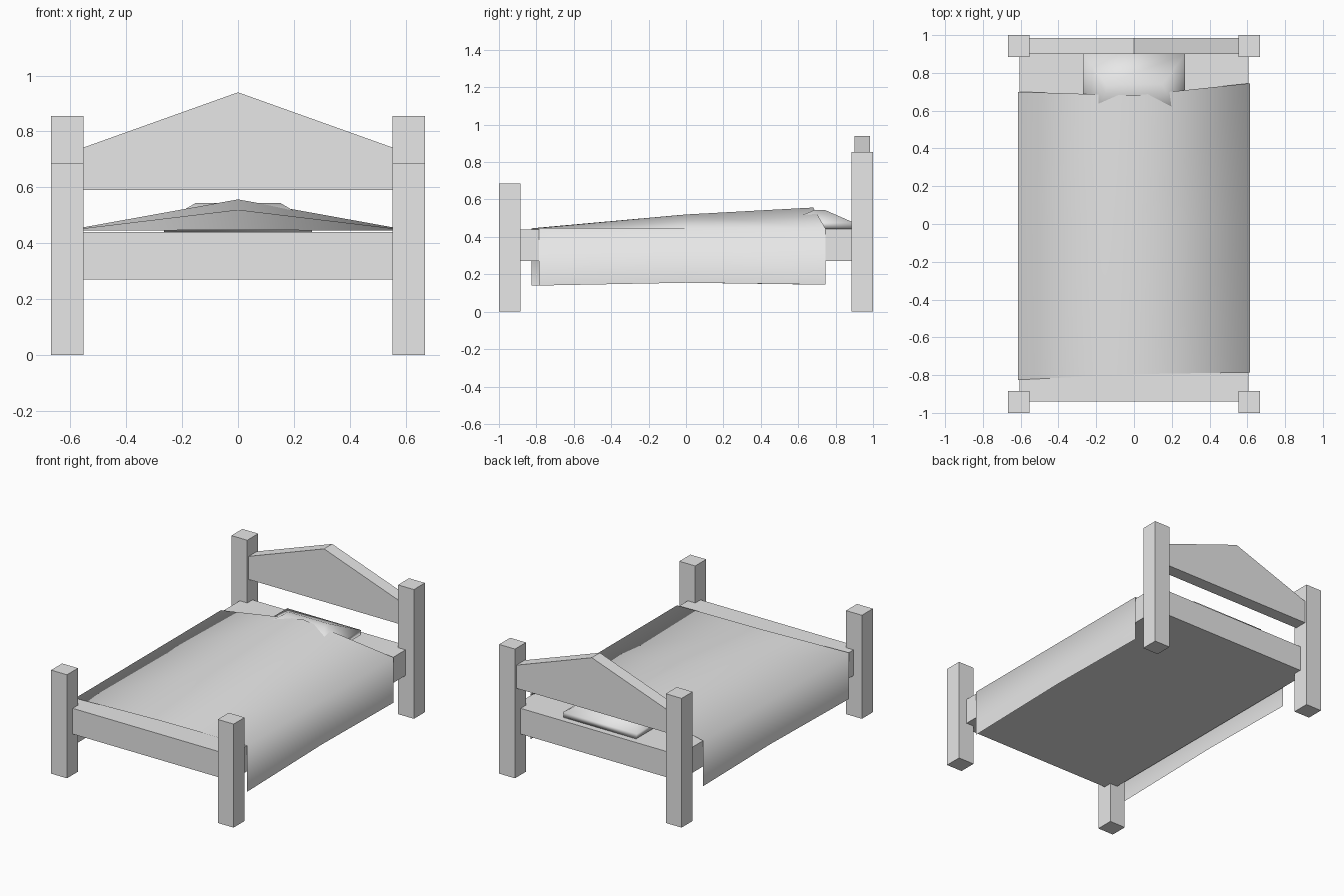
import bpy, bmesh

cube = bpy.data.objects.get("Cube")
if cube:
    bpy.data.objects.remove(cube, do_unlink=True)

grey = bpy.data.materials.new("light_grey")
grey.use_nodes = True
COLOUR = (0.8, 0.8, 0.8, 1)
grey.diffuse_color = COLOUR
grey.node_tree.nodes["Principled BSDF"].inputs["Base Color"].default_value = COLOUR


def make(name, verts, faces, smooth=False, solid=True):
    mesh = bpy.data.meshes.new(name)
    mesh.from_pydata(verts, [], faces)
    if solid:
        bm = bmesh.new()
        bm.from_mesh(mesh)
        bmesh.ops.recalc_face_normals(bm, faces=bm.faces)
        bm.to_mesh(mesh)
        bm.free()
    for p in mesh.polygons:
        p.use_smooth = smooth
    mesh.materials.append(grey)
    obj = bpy.data.objects.new(name, mesh)
    bpy.context.collection.objects.link(obj)
    return obj


def loft(name, rings, smooth=False):
    """Skin a stack of equal rings and cap both ends."""
    n = len(rings[0])
    verts = [v for ring in rings for v in ring]
    faces = [(r * n + i, r * n + (i + 1) % n, (r + 1) * n + (i + 1) % n, (r + 1) * n + i)
             for r in range(len(rings) - 1) for i in range(n)]
    faces += [tuple(range(n)), tuple(range(len(verts) - n, len(verts)))]
    return make(name, verts, faces, smooth)


def rect(hx, y0, y1, z, cx=0):
    return [(cx - hx, y0, z), (cx + hx, y0, z), (cx + hx, y1, z), (cx - hx, y1, z)]


# Corner posts
for side, sx in (("right", -1), ("left", 1)):
    for end, y0, top in (("front", -1, 0.685), ("back", 0.885, 0.855)):
        loft(f"{end}_{side}_post",
             [rect(0.058, y0, y0 + 0.115, z, sx * 0.61) for z in (0, top)])

# Mattress base
loft("bed_base", [rect(0.607, -0.94, 0.94, z) for z in (0.27, 0.44)])

# Gabled headboard
gable = [(-0.56, 0.59), (0.56, 0.59), (0.56, 0.74), (0, 0.94), (-0.56, 0.74)]
loft("headboard", [[(x, y, z) for x, z in gable] for y in (0.9, 0.985)])

# Pillow tucked under the blanket
loft("pillow", [rect(0.265, 0.55, 0.9, 0.441), rect(0.27, 0.52, 0.9, 0.475),
                rect(0.15, 0.69, 0.74, 0.545)], smooth=True)

# Draped blanket: rows run foot to head, columns run across the bed
W = 0.615
rows = [  # y at right edge, centre, left edge; ridge height; hem height
    (-0.825, -0.795, -0.785, 0.447, 0.14),
    (0, 0, 0, 0.52, 0.155),
    (0.70, 0.68, 0.745, 0.557, 0.145),
]
verts = []
for y_right, y_mid, y_left, ridge, hem in rows:
    verts += [(-W, y_right, hem), (-W, y_right, 0.446), (0, y_mid, ridge),
              (W, y_left, 0.446), (W, y_left, hem)]
faces = [(r * 5 + c, r * 5 + c + 1, r * 5 + c + 6, r * 5 + c + 5)
         for r in range(2) for c in range(4)]
make("blanket", verts, faces, smooth=True, solid=False)
